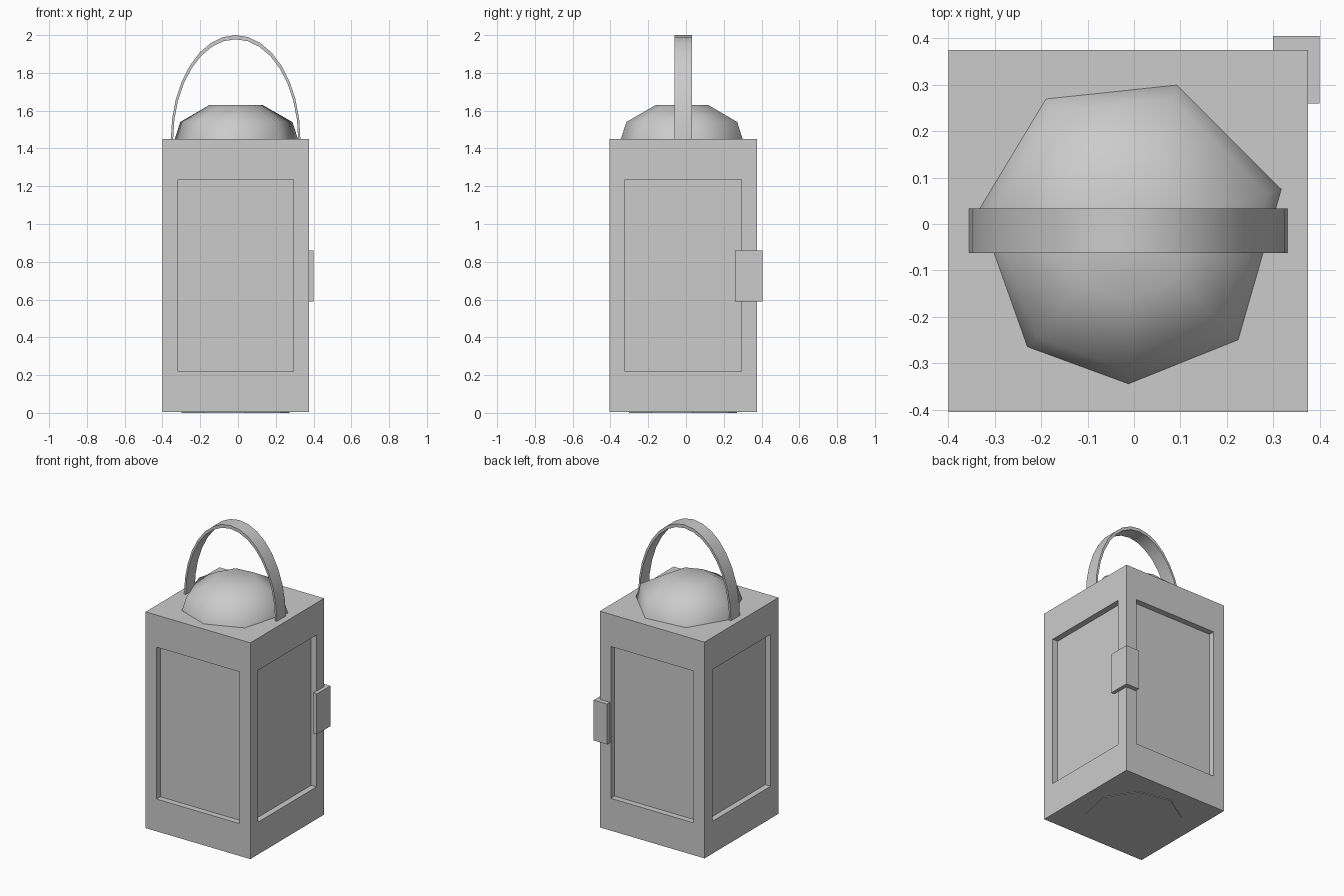
import bpy, bmesh, math

if "Cube" in bpy.data.objects:
    bpy.data.objects.remove(bpy.data.objects["Cube"])

CX, CY = -0.0125, -0.015          # lantern axis


def finish(name, bm, smooth=None):
    bmesh.ops.recalc_face_normals(bm, faces=bm.faces)
    me = bpy.data.meshes.new(name)
    bm.to_mesh(me)
    bm.free()
    ob = bpy.data.objects.new(name, me)
    bpy.context.collection.objects.link(ob)
    if smooth:
        bpy.ops.object.select_all(action='DESELECT')
        ob.select_set(True)
        bpy.context.view_layer.objects.active = ob
        bpy.ops.object.shade_smooth_by_angle(angle=math.radians(smooth))
    return ob


def prism(name, pts, z0, z1):
    bm = bmesh.new()
    face = bm.faces.new([bm.verts.new((x, y, z0)) for x, y in pts])
    ext = bmesh.ops.extrude_face_region(bm, geom=[face], use_keep_orig=True)
    for v in ext['geom']:
        if isinstance(v, bmesh.types.BMVert):
            v.co.z = z1
    return finish(name, bm)


# body: box with a recessed panel in each side
bm = bmesh.new()
bmesh.ops.create_cube(bm, size=1)
for v in bm.verts:
    v.co = (CX + v.co.x * 0.775, CY + v.co.y * 0.78, 0.004 + (v.co.z + 0.5) * 1.446)
sides = [f for f in bm.faces if abs(f.normal.z) < 0.5]
bmesh.ops.inset_individual(bm, faces=sides, thickness=0.115, depth=0)
for f in sides:
    mid = f.calc_center_median().z
    for v in f.verts:
        v.co.z = 1.235 if v.co.z > mid else 0.22
for f in sides:
    push = f.normal * -0.04
    panel = bmesh.ops.extrude_discrete_faces(bm, faces=[f])['faces'][0]
    bmesh.ops.translate(bm, verts=panel.verts, vec=push)
finish('lantern_body', bm)

# base plate under the body
prism('base_plate', [(CX + 0.29 * math.cos(math.radians(a)), CY + 0.29 * math.sin(math.radians(a)))
                     for a in range(10, 370, 45)], 0, 0.006)

# faceted dome cap
rim = [(0.318, 0.075), (0.092, 0.30), (-0.19, 0.27), (-0.335, 0.03),
       (-0.23, -0.265), (-0.012, -0.345), (0.225, -0.25)]
bm = bmesh.new()
rings = [[bm.verts.new((CX + (x - CX) * s, -0.02 + (y + 0.02) * s, z)) for x, y in rim]
         for s, z in ((1, 1.448), (0.91, 1.54), (0.43, 1.63))]
for a, b in zip(rings, rings[1:]):
    for i in range(7):
        j = (i + 1) % 7
        bm.faces.new((a[i], a[j], b[j], b[i]))
bm.faces.new(rings[-1])
bm.faces.new(rings[0][::-1])
finish('dome_cap', bm, 65)

# arched carrying handle: flat strap along half an ellipse
bm = bmesh.new()
N = 16
arcs = []
for i in range(N + 1):
    t = math.pi * i / N
    c, s = math.cos(t), math.sin(t)
    arcs.append([bm.verts.new((CX + rx * c, y, 1.448 + rz * s))
                 for rx, rz, y in ((0.343, 0.552, -0.062), (0.343, 0.552, 0.033),
                                   (0.331, 0.53, 0.033), (0.331, 0.53, -0.062))])
for a, b in zip(arcs, arcs[1:]):
    for i in range(4):
        j = (i + 1) % 4
        bm.faces.new((a[i], a[j], b[j], b[i]))
bm.faces.new(arcs[0])
bm.faces.new(arcs[-1])
finish('carry_handle', bm, 40)

# L-shaped latch wrapped round the back right corner
prism('corner_latch', [(0.30, 0.374), (0.374, 0.374), (0.374, 0.26),
                       (0.40, 0.26), (0.40, 0.405), (0.30, 0.405)], 0.59, 0.86)
